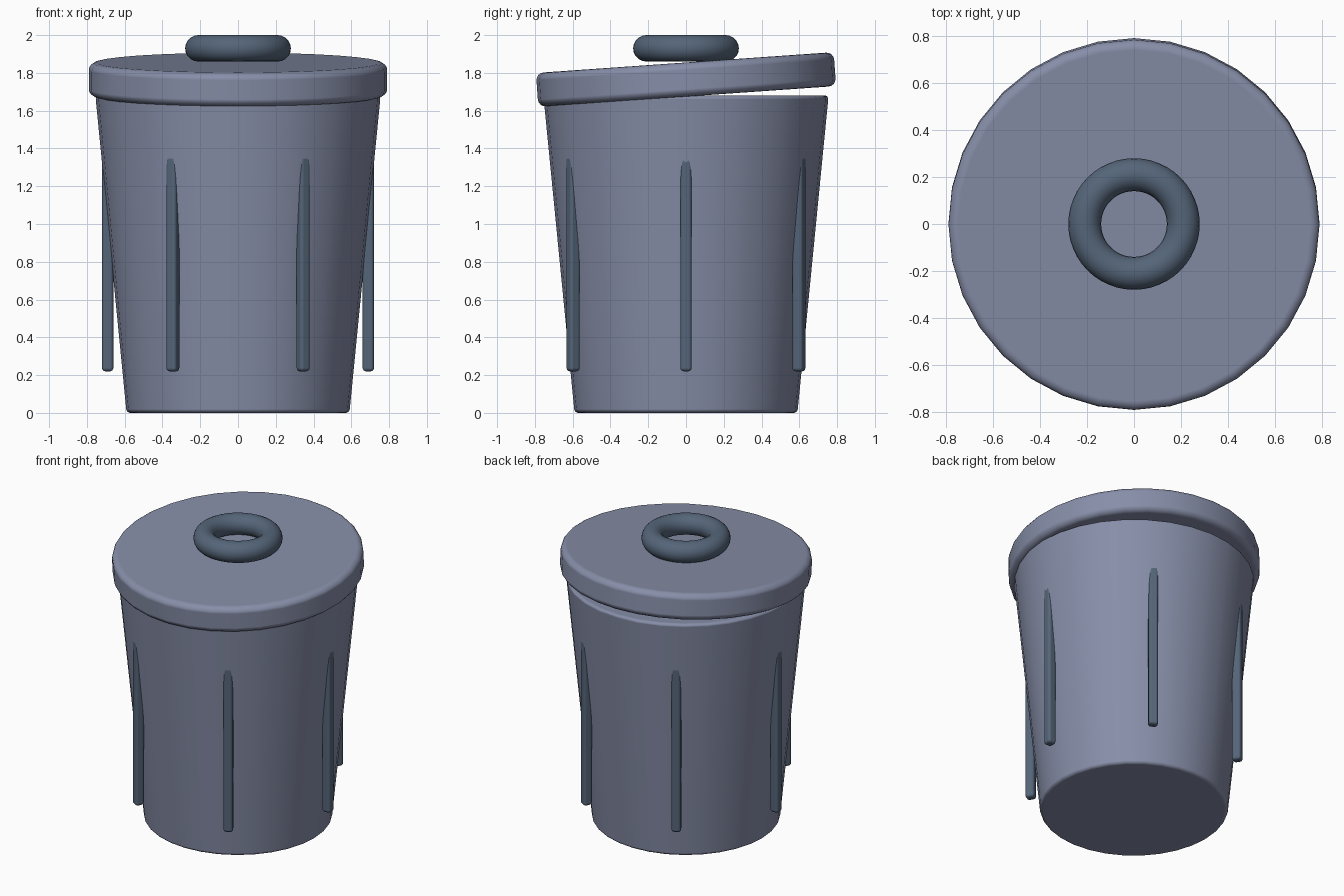
import bpy
from math import radians, cos, sin

cube = bpy.data.objects.get("Cube")
if cube:
    bpy.data.objects.remove(cube, do_unlink=True)


def make_material(name, colour):
    mat = bpy.data.materials.new(name)
    mat.use_nodes = True
    mat.diffuse_color = (*colour, 1)
    mat.node_tree.nodes["Principled BSDF"].inputs["Base Color"].default_value = (*colour, 1)
    return mat


def finish(name, mat, bevel=0):
    """Name the active object, colour it, smooth it and round its edges."""
    obj = bpy.context.object
    obj.name = obj.data.name = name
    obj.data.materials.append(mat)
    bpy.ops.object.shade_smooth()
    if bevel:
        mod = obj.modifiers.new("rounded_edges", "BEVEL")
        mod.width = bevel
        mod.segments = 4
        mod.limit_method = "ANGLE"
        mod.angle_limit = radians(40)
        mod.harden_normals = True
    return obj


light_metal = make_material("light_grey_blue_metal", (0.24, 0.27, 0.39))
dark_metal = make_material("dark_slate_metal", (0.09, 0.13, 0.19))

# Tapered bin body
bpy.ops.mesh.primitive_cone_add(vertices=32, radius1=0.59, radius2=0.755,
                                depth=1.68, location=(0, 0, 0.84))
finish("bin_body", light_metal, 0.02)

# Tilted lid, raised at the back
bpy.ops.mesh.primitive_cylinder_add(vertices=32, radius=0.79, depth=0.18,
                                    location=(0, 0, 1.765),
                                    rotation=(radians(4), 0, 0))
finish("lid", light_metal, 0.04)

# Ring handle resting level on the lid
bpy.ops.mesh.primitive_torus_add(major_radius=0.21, minor_radius=0.07,
                                 major_segments=48, minor_segments=20,
                                 location=(0, 0, 1.93))
finish("ring_handle", dark_metal)

# Six upright ribs that sink into the flaring body towards the top
for i in range(6):
    a = radians(60 * i)
    bpy.ops.mesh.primitive_cube_add(size=1, location=(0.69 * cos(a), 0.69 * sin(a), 0.79),
                                    rotation=(0, 0, a))
    bpy.context.object.scale = (0.06, 0.06, 1.14)
    bpy.ops.object.transform_apply(location=False, rotation=False, scale=True)
    finish(f"rib_{i + 1}", dark_metal, 0.018)
